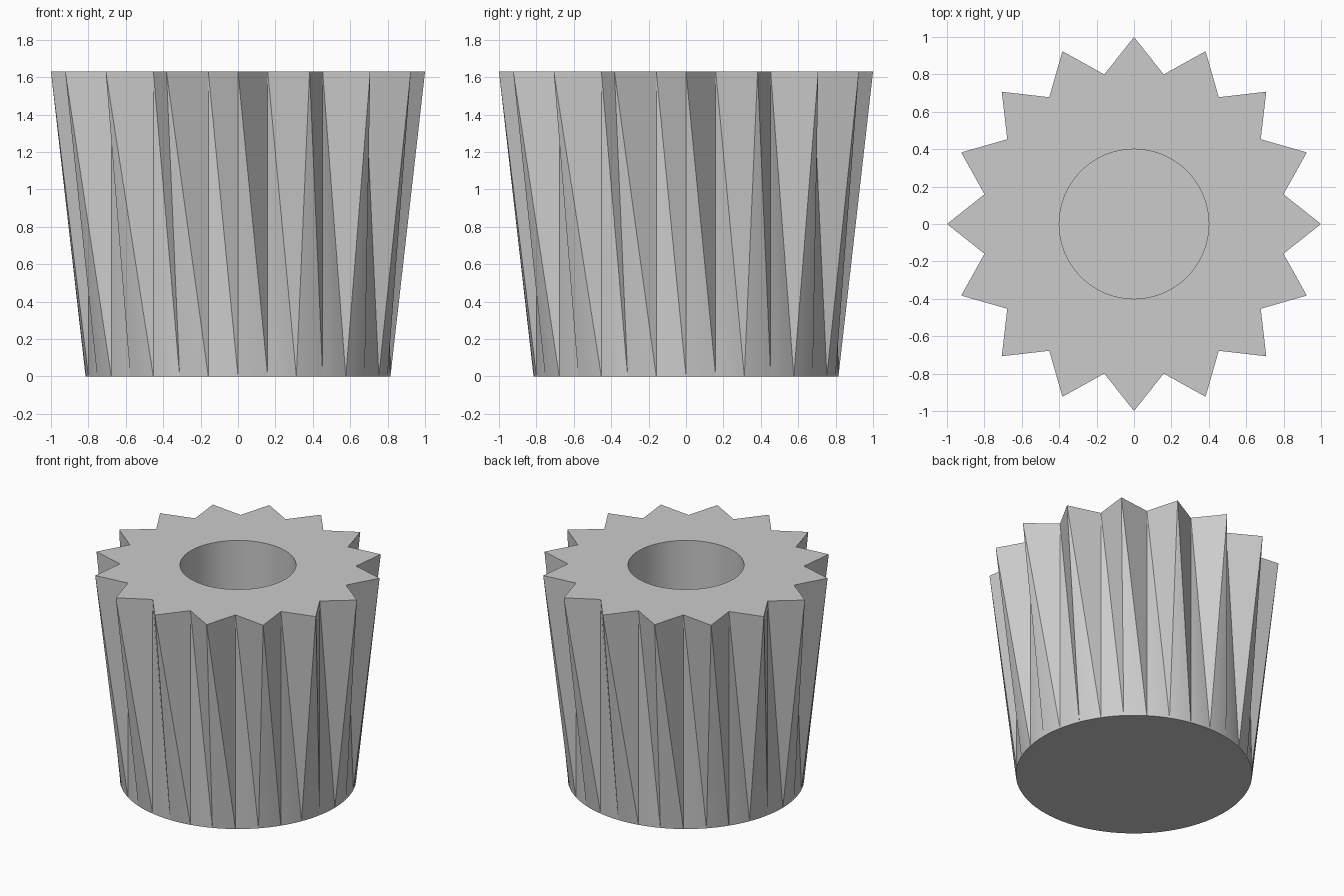
import bpy, bmesh, math
from math import cos, sin, pi

if "Cube" in bpy.data.objects:
    bpy.data.objects.remove(bpy.data.objects["Cube"])

HEIGHT, TIP_R, BASE_R, HOLE_R, FLOOR_Z = 1.63, 1.0, 0.815, 0.4, 0.2
POINTS = 32   # alternating tips and valleys
STEPS = 4     # base arc segments per point

grey = bpy.data.materials.new("plain grey")
grey.use_nodes = True
colour = (0.6, 0.6, 0.6, 1)
grey.diffuse_color = colour
grey.node_tree.nodes["Principled BSDF"].inputs["Base Color"].default_value = colour

bm = bmesh.new()


def ring(count, radius_of, z):
    return [bm.verts.new((radius_of(i) * cos(2 * pi * i / count),
                          radius_of(i) * sin(2 * pi * i / count), z))
            for i in range(count)]


def loop_edges(verts):
    return [bm.edges.get((a, b)) or bm.edges.new((a, b))
            for a, b in zip(verts, verts[1:] + verts[:1])]


# Star rim lofted down to a round base
star = ring(POINTS, lambda i: BASE_R if i % 2 else TIP_R, HEIGHT)
base = ring(POINTS * STEPS, lambda i: BASE_R, 0)
for i, top in enumerate(star):
    for k in range(i * STEPS, (i + 1) * STEPS):
        bm.faces.new((top, base[k], base[(k + 1) % len(base)]))
    bm.faces.new((top, base[(i + 1) * STEPS % len(base)], star[(i + 1) % POINTS]))
bm.faces.new(base[::-1])

# Round blind hole
mouth = ring(64, lambda i: HOLE_R, HEIGHT)
floor = ring(64, lambda i: HOLE_R, FLOOR_Z)
for i in range(64):
    j = (i + 1) % 64
    bm.faces.new((mouth[i], mouth[j], floor[j], floor[i]))
bm.faces.new(floor)

# Flat top between the star rim and the hole
bmesh.ops.triangle_fill(bm, use_beauty=True, normal=(0, 0, 1),
                        edges=loop_edges(star) + loop_edges(mouth))
bmesh.ops.recalc_face_normals(bm, faces=bm.faces)

mesh = bpy.data.meshes.new("fluted_holder")
bm.to_mesh(mesh)
bm.free()
mesh.materials.append(grey)
holder = bpy.data.objects.new("fluted_holder", mesh)
bpy.context.collection.objects.link(holder)
bpy.context.view_layer.objects.active = holder
holder.select_set(True)
bpy.ops.object.shade_smooth_by_angle(angle=math.radians(7))
